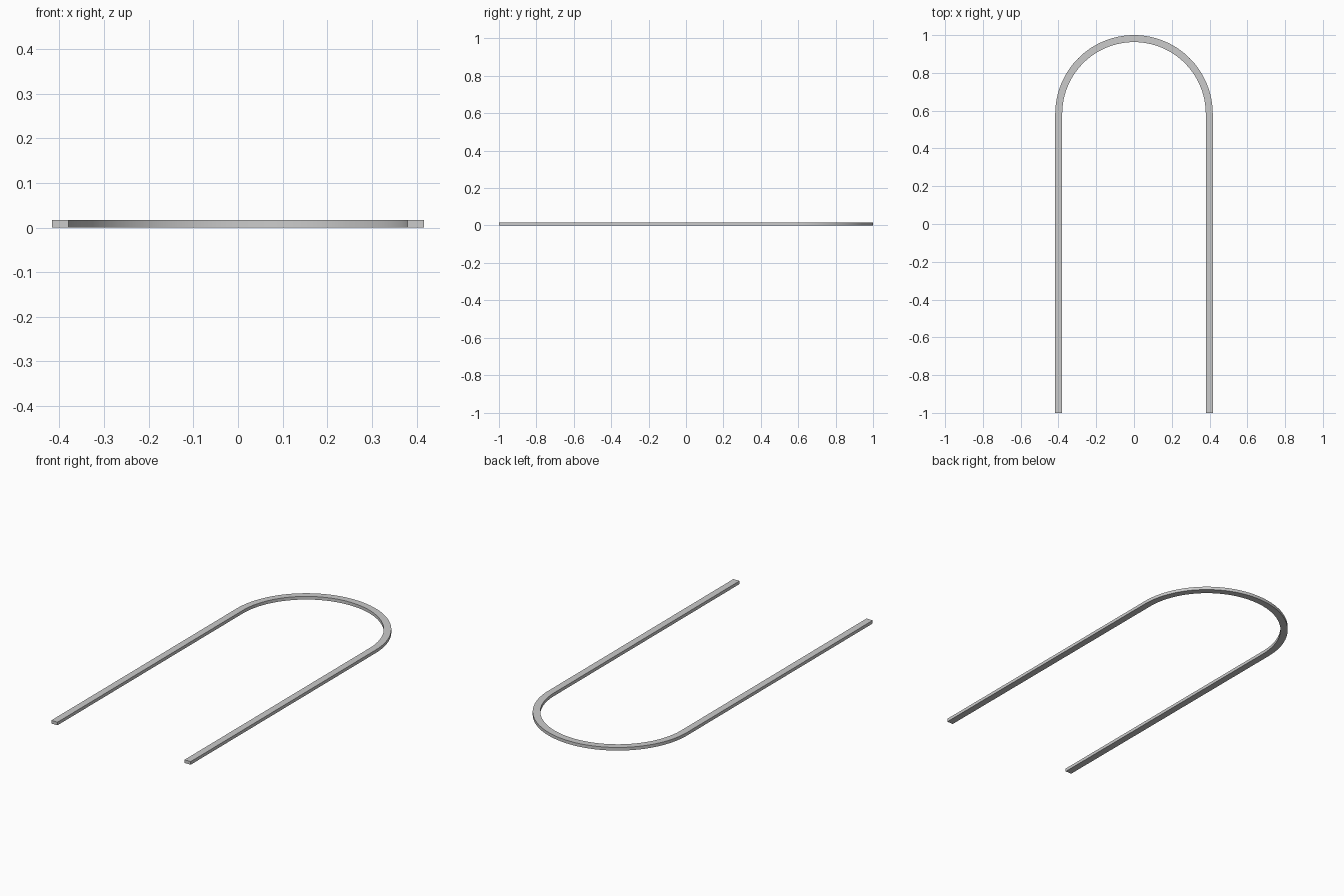
import bpy, bmesh, math

if "Cube" in bpy.data.objects:
    bpy.data.objects.remove(bpy.data.objects["Cube"])

OUTER, INNER = 0.417, 0.38      # outer and inner half widths
HEIGHT = 0.017
ARC_Y = 1.0 - OUTER             # centre of the round end
SEGMENTS = 64


def u_outline(radius):
    """Points of a U: left leg end, half circle, right leg end."""
    points = [(-radius, -1.0)]
    for i in range(SEGMENTS + 1):
        a = math.pi * (1 - i / SEGMENTS)
        points.append((radius * math.cos(a), ARC_Y + radius * math.sin(a)))
    points.append((radius, -1.0))
    return points


# Flat U-shaped strip between the outer and inner outlines
bm = bmesh.new()
outer = [bm.verts.new((x, y, 0)) for x, y in u_outline(OUTER)]
inner = [bm.verts.new((x, y, 0)) for x, y in u_outline(INNER)]
for i in range(len(outer) - 1):
    bm.faces.new((outer[i], outer[i + 1], inner[i + 1], inner[i]))

# Raise the strip to its thickness
raised = bmesh.ops.extrude_face_region(bm, geom=bm.faces[:])
top = [g for g in raised["geom"] if isinstance(g, bmesh.types.BMVert)]
bmesh.ops.translate(bm, verts=top, vec=(0, 0, HEIGHT))
bmesh.ops.recalc_face_normals(bm, faces=bm.faces[:])

mesh = bpy.data.meshes.new("arched_trim")
bm.to_mesh(mesh)
bm.free()
trim = bpy.data.objects.new("arched_trim", mesh)
bpy.context.collection.objects.link(trim)

# Smooth arch with crisp corners
bpy.context.view_layer.objects.active = trim
trim.select_set(True)
bpy.ops.object.shade_smooth_by_angle(angle=math.radians(30))
